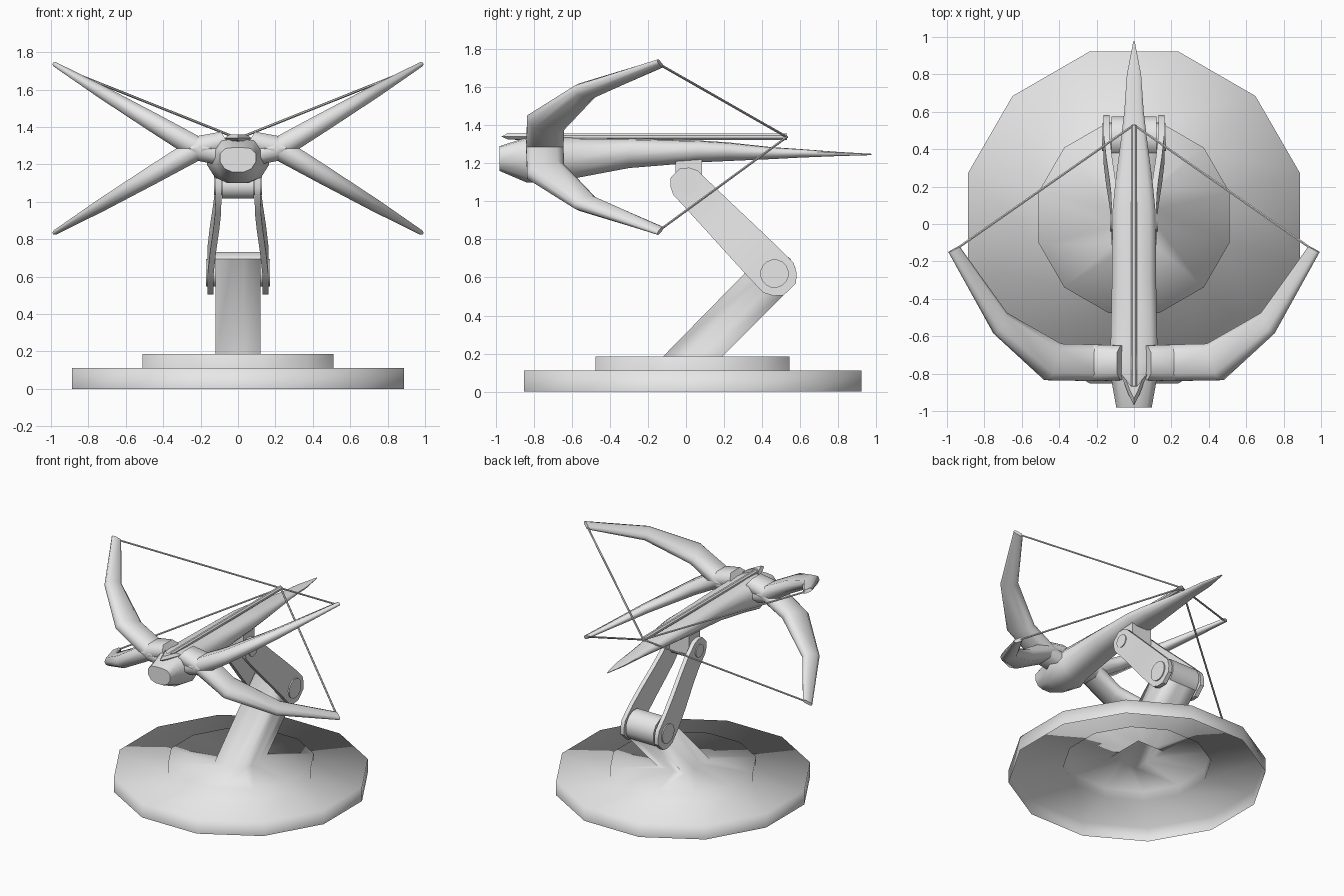
import bpy, bmesh, math
from mathutils import Vector

cube = bpy.data.objects.get("Cube")
if cube:
    bpy.data.objects.remove(cube, do_unlink=True)

grey = bpy.data.materials.new("plain_grey")
grey.use_nodes = True
grey.diffuse_color = (0.8, 0.8, 0.8, 1)
grey.node_tree.nodes["Principled BSDF"].inputs["Base Color"].default_value = (0.8, 0.8, 0.8, 1)


def loft(name, rings, cap_start=True, cap_end=True, angle=None):
    """Skin a list of equal-length point rings."""
    bm = bmesh.new()
    rows = [[bm.verts.new(p) for p in ring] for ring in rings]
    n = len(rows[0])
    for a, b in zip(rows, rows[1:]):
        for i in range(n):
            j = (i + 1) % n
            bm.faces.new((a[i], a[j], b[j], b[i]))
    if cap_start:
        bm.faces.new(rows[0][::-1])
    if cap_end:
        bm.faces.new(rows[-1])
    bmesh.ops.recalc_face_normals(bm, faces=bm.faces)
    me = bpy.data.meshes.new(name)
    bm.to_mesh(me)
    bm.free()
    me.materials.append(grey)
    ob = bpy.data.objects.new(name, me)
    bpy.context.collection.objects.link(ob)
    bpy.ops.object.select_all(action='DESELECT')
    ob.select_set(True)
    bpy.context.view_layer.objects.active = ob
    if angle is None:
        bpy.ops.object.shade_smooth()
    else:
        bpy.ops.object.shade_smooth_by_angle(angle=math.radians(angle))
    return ob


def rod(name, a, b, r, sides=12, r2=None):
    """Cylinder or cone between two points."""
    a, b = Vector(a), Vector(b)
    d = (b - a).normalized()
    u = d.cross(Vector((0, 0, 1)) if abs(d.z) < 0.9 else Vector((1, 0, 0))).normalized()
    v = d.cross(u)
    ring = lambda c, rad: [c + u * (rad * math.cos(t)) + v * (rad * math.sin(t))
                           for t in [2 * math.pi * (k + 0.5) / sides for k in range(sides)]]
    return loft(name, [ring(a, r), ring(b, r if r2 is None else r2)], angle=40)


# Stepped twelve-sided base with the slanted post growing out of it, open below
CY = 0.035
ANG = [math.radians(15 + 30 * k) for k in range(12)]


def disc(apothem, z):
    r = apothem / math.cos(math.radians(15))
    return [(r * math.cos(t), CY + r * math.sin(t), z) for t in ANG]


def post(cy, cz, hy, slope):
    ring = []
    for t in ANG:
        c, s = math.cos(t), math.sin(t)
        m = max(abs(c), abs(s))
        ring.append((0.12 * c / m, cy + hy * s / m, cz + slope * hy * s / m))
    return ring


ELBOW = Vector((0, 0.465, 0.62))
SHOULDER = Vector((0, 0.01, 1.085))
loft("base_and_post", [disc(0.887, 0), disc(0.887, 0.11), disc(0.51, 0.11), disc(0.51, 0.185),
                       post(CY, 0.185, 0.155, 0), post(ELBOW.y, ELBOW.z, 0.08, -1)],
     cap_start=False)


# Joints and their pins
def joint(name, c, half, r, sides=12):
    x = Vector((half, 0, 0))
    rod(name, c - x, c + x, r, sides)


joint("elbow_joint", ELBOW, 0.12, 0.115)
joint("elbow_pin", ELBOW, 0.172, 0.075, 16)
joint("shoulder_joint", SHOULDER, 0.085, 0.07)
joint("shoulder_pin", SHOULDER, 0.128, 0.05, 16)
loft("shoulder_block", [[(sx * 0.085, y, z) for sx, y in ((-1, -0.055), (1, -0.055), (1, 0.085), (-1, 0.085))]
                        for z in (1.07, 1.24)], angle=40)

# Pair of round-ended arm plates, bent inwards towards the shoulder
axis = SHOULDER - ELBOW
length = axis.length
axis.normalize()
across = Vector((0, axis.z, -axis.y))
# distance along the arm, half width, x of the plate's middle
STATIONS = [(-0.115, 0.045, 0.148), (-0.08, 0.085, 0.148), (-0.03, 0.112, 0.148),
            (0.10, 0.110, 0.146), (0.25, 0.105, 0.134), (0.42, 0.098, 0.116), (0.54, 0.094, 0.106),
            (length + 0.02, 0.090, 0.105), (length + 0.06, 0.070, 0.105), (length + 0.092, 0.036, 0.105)]
for side, sx in (("left", 1), ("right", -1)):
    rings = []
    for t, w, x in STATIONS:
        c = ELBOW + axis * t
        rings.append([c + across * (w * b) + Vector((sx * (x + 0.016 * a), 0, 0))
                      for a, b in ((-1, -1), (1, -1), (1, 1), (-1, 1))])
    loft(side + "_arm_plate", rings, angle=40)

# Stock: rounded sections along y (y, half width, bottom, top)
STOCK = [(-0.98, 0.095, 1.16, 1.29), (-0.84, 0.12, 1.10, 1.335), (-0.74, 0.165, 1.10, 1.34),
         (-0.645, 0.125, 1.11, 1.335), (-0.30, 0.118, 1.175, 1.33), (0.07, 0.115, 1.205, 1.32),
         (0.22, 0.10, 1.212, 1.31), (0.45, 0.07, 1.222, 1.285), (0.60, 0.052, 1.23, 1.275),
         (0.80, 0.038, 1.238, 1.26), (0.975, 0.004, 1.243, 1.25)]
SECTION = [(1, -0.2), (1, 0.5), (0.72, 0.92), (0.25, 1), (-0.25, 1), (-0.72, 0.92),
           (-1, 0.5), (-1, -0.2), (-0.75, -0.75), (-0.35, -1), (0.35, -1), (0.75, -0.75)]
loft("stock", [[(w * a, y, (lo + hi) / 2 + b * (hi - lo) / 2) for a, b in SECTION]
               for y, w, lo, hi in STOCK], angle=60)

# Four bow limbs in an X, with a bowstring from each tip
# inner x, inner y, outer x, outer y, half thickness
LIMB = [(0.06, -0.65, 0.06, -0.835, 0.06), (0.20, -0.645, 0.20, -0.84, 0.062),
        (0.40, -0.64, 0.47, -0.835, 0.05), (0.685, -0.475, 0.745, -0.585, 0.034),
        (0.935, -0.12, 0.99, -0.15, 0.013)]
MID_Z = 1.285
NOCK = Vector((0, 0.53, 1.338))


def limb_z(x):
    return -0.01 + 0.59 * (x - 0.20) if x > 0.2 else -0.01 - 0.2 * (0.2 - x)


for side, sx in (("left", 1), ("right", -1)):
    for level, sz in (("upper", 1), ("lower", -1)):
        place = lambda x, y, h: Vector((sx * x, y, MID_Z + sz * h))
        normal = Vector((-0.51 * sx, 0, 0.86 * sz))
        rings = []
        for xi, yi, xo, yo, th in LIMB:
            pi, po = place(xi, yi, limb_z(xi)), place(xo, yo, limb_z(xo))
            mid, half = (pi + po) / 2, (po - pi) / 2
            rings.append([mid + half * a + normal * (th * b) for a, b in
                          ((1, 0.4), (0.62, 1), (-0.62, 1), (-1, 0.4),
                           (-1, -0.4), (-0.62, -1), (0.62, -1), (1, -0.4))])
        loft(f"{side}_{level}_bow_limb", rings, angle=60)
        rod(f"{side}_{level}_bowstring", place(0.945, -0.13, limb_z(0.945)), NOCK, 0.007, 6)

# Bolt resting on the stock, with a barbed head
rod("bolt_shaft", (0, -0.90, 1.34), (0, 0.53, 1.34), 0.018, 8)
HEAD = [(0, -0.97), (0.03, -0.91), (0.072, -0.80), (0.025, -0.86),
        (-0.025, -0.86), (-0.072, -0.80), (-0.03, -0.91)]
loft("bolt_head", [[(x * k, -0.88 + (y + 0.88) * k, z) for x, y in HEAD]
                   for k, z in ((0.6, 1.325), (1, 1.34), (0.6, 1.36))], angle=30)
